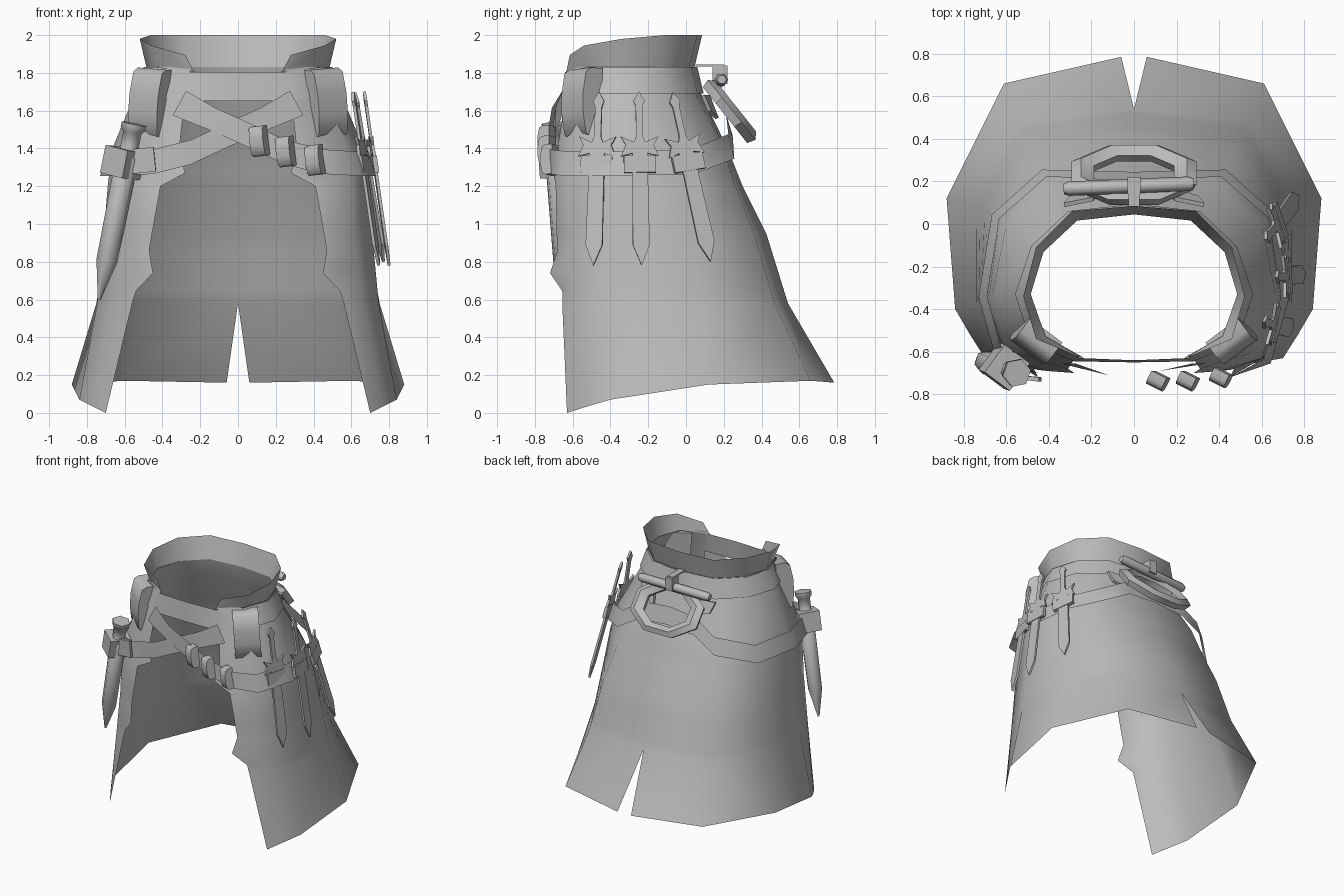
import bpy, bmesh, math
from mathutils import Vector

cube = bpy.data.objects.get("Cube")
if cube:
    bpy.data.objects.remove(cube, do_unlink=True)

mat = bpy.data.materials.new("plain_grey")
mat.use_nodes = True
GREY = (0.5, 0.5, 0.5, 1)
mat.diffuse_color = GREY
mat.node_tree.nodes["Principled BSDF"].inputs["Base Color"].default_value = GREY


def finish(name, bm, angle=40, mirror=False, normals=True):
    if normals:
        bmesh.ops.recalc_face_normals(bm, faces=bm.faces)
    mesh = bpy.data.meshes.new(name)
    bm.to_mesh(mesh)
    bm.free()
    mesh.materials.append(mat)
    mesh.shade_smooth()
    mesh.set_sharp_from_angle(angle=math.radians(angle))
    obj = bpy.data.objects.new(name, mesh)
    bpy.context.collection.objects.link(obj)
    if mirror:
        mod = obj.modifiers.new("Mirror", 'MIRROR')
        mod.merge_threshold = 0.002
    return obj


def sheet(name, rows, mirror=False, angle=60):
    """Quad strip surface through rows of points."""
    bm = bmesh.new()
    grid = [[bm.verts.new(p) for p in row] for row in rows]
    for a, b in zip(grid, grid[1:]):
        for i in range(len(a) - 1):
            bm.faces.new((a[i], b[i], b[i + 1], a[i + 1]))
    return finish(name, bm, angle, mirror, normals=False)


def prism(name, outline, depth, origin, x_axis, y_axis, angle=40):
    """Outline in the x/y axes, extruded both ways along their cross product."""
    x, y = Vector(x_axis).normalized(), Vector(y_axis).normalized()
    x = (x - y * x.dot(y)).normalized()
    z = x.cross(y) * depth / 2
    bm = bmesh.new()
    ends = [[bm.verts.new(Vector(origin) + x * u + y * v + z * s) for u, v in outline]
            for s in (-1, 1)]
    bm.faces.new(ends[0])
    bm.faces.new(ends[1])
    n = len(outline)
    for i in range(n):
        j = (i + 1) % n
        bm.faces.new((ends[0][i], ends[0][j], ends[1][j], ends[1][i]))
    return finish(name, bm, angle)


def lathe(name, start, end, profile, sides=6):
    """Rings of (fraction along axis, radius)."""
    start, end = Vector(start), Vector(end)
    quat = (end - start).to_track_quat('Z', 'Y')
    bm = bmesh.new()
    rings = []
    for t, r in profile:
        c = start.lerp(end, t)
        rings.append([bm.verts.new(c + quat @ Vector((r * math.cos(a), r * math.sin(a), 0)))
                      for a in (math.tau * k / sides for k in range(sides))])
    for a, b in zip(rings, rings[1:]):
        for k in range(sides):
            bm.faces.new((a[k], a[k - 1], b[k - 1], b[k]))
    bm.faces.new(rings[0])
    bm.faces.new(rings[-1])
    return finish(name, bm, 65)


def rect(w, h):
    return [(-w / 2, -h / 2), (w / 2, -h / 2), (w / 2, h / 2), (-w / 2, h / 2)]


# Skirt: levels run from back centre round to the front, the front edge is separate
def level(z, *pts):
    return [Vector((x, y, z)) for x, y in pts]


def grown(row, d):
    return [p + Vector((p.x, p.y + .3, 0)).normalized() * d for p in row]


WAIST = level(1.83, (0, .05), (.27, .02), (.43, -.13), (.49, -.33), (.42, -.53))
HIP = level(1.69, (0, .08), (.3, .05), (.47, -.11), (.545, -.33), (.47, -.555))
keys = [
    WAIST, HIP,
    level(1.4, (0, .22), (.38, .2), (.6, 0), (.665, -.33), (.57, -.6)),
    level(1.2, (0, .3), (.43, .26), (.65, .03), (.69, -.35), (.6, -.63)),
    level(.95, (0, .425), (.48, .36), (.685, .06), (.71, -.36), (.61, -.62)),
    level(.58, (0, .54), (.53, .47), (.75, .09), (.745, -.38), (.66, -.6)),
]
front_edge = [(.25, -.62, 1.83), (.28, -.635, 1.69), (.31, -.68, 1.4), (.28, -.7, 1.27),
              (.41, -.69, 1.2), (.455, -.685, .95), (.47, -.68, .86), (.45, -.72, .74),
              (.54, -.655, .645), (.56, -.655, .58)]


def at_height(z):
    for a, b in zip(keys, keys[1:]):
        if z >= b[0].z - 1e-4:
            t = (a[0].z - z) / (a[0].z - b[0].z)
            return [p.lerp(q, t) for p, q in zip(a, b)]


rows = [at_height(p[2]) + [p] for p in front_edge]
rows.append([(.06, .785, .16), (.61, .66, .17), (.88, .12, .15), (.84, -.4, .07),
             (.77, -.52, .035), (.7, -.63, 0)])
sheet("skirt", rows, mirror=True)

# Waistband, closed at the front
band_top = grown(WAIST, .01) + level(1.805, (.25, -.63), (0, -.64))
band_low = grown(HIP, .014) + level(1.65, (.28, -.645), (0, -.65))
sheet("waistband", [band_top, band_low], mirror=True)

# Flared collar, open at the front
collar_top = [(0, .085, 2), (.29, .06, 2), (.46, -.11, 2), (.52, -.34, 1.98),
              (.46, -.54, 1.945), (.28, -.615, 1.895), (.23, -.635, 1.8)]
collar_low = grown(WAIST, -.005) + level(1.81, (.25, -.62), (.23, -.635))
sheet("collar", [collar_top, collar_low], mirror=True)

# Two belt halves that lean with the body and cross over each other in front
belt = [(0, .225, 1.54), (.24, .23, 1.52), (.42, .24, 1.41), (.65, .035, 1.33),
        (.71, -.34, 1.32), (.625, -.645, 1.32), (.45, -.72, 1.33), (.25, -.73, 1.38),
        (.08, -.725, 1.46), (-.12, -.71, 1.55), (-.31, -.655, 1.64)]
for side, name in ((1, "left_belt"), (-1, "right_belt")):
    inset = 0 if side > 0 else .02
    edges = []
    for up in (1, -1):
        row = []
        for i, (x, y, z) in enumerate(belt):
            lean = .035 * up if i == len(belt) - 1 else 0
            row.append(Vector((side * (x + lean), y + (inset if y < -.66 else 0), z + .065 * up)))
        edges.append(grown(row[:6], -.02 * up) + row[6:])
    sheet(name, edges)

# Hip pouches and small belt pouches share one rounded profile
ROUNDED = [(-.05, -.48), (.55, -.5), (.85, -.44), (1, -.15), (1, .15), (.85, .44),
           (.55, .5), (-.05, .5)]


def pouch(name, origin, out, up, width, height, thick):
    prism(name, [(u * thick, v * height) for u, v in ROUNDED], width, origin, out, up, 65)


for side, name in ((1, "left_hip_pouch"), (-1, "right_hip_pouch")):
    pouch(name, (side * .43, -.505, 1.635), (side * .6, -.8, 0), (-side * .08, 0, 1),
          .19, .37, .12)
for i, (x, y, z) in enumerate([(.125, -.71, 1.44), (.265, -.71, 1.385), (.42, -.695, 1.34)]):
    pouch(f"belt_pouch_{i + 1}", (x, y, z), (-.45, -.9, 0), (-.12, 0, 1), .08, .16, .065)

# Sheathed dagger on the right hip
top, tip = (-.55, -.7, 1.53), (-.735, -.635, .6)
lathe("sheathed_dagger", top, tip,
      [(0, .068), (.03, .068), (.05, .05), (.18, .05), (.19, .062), (.78, .057), (1, .008)])
axis = Vector(top) - Vector(tip)
prism("dagger_loop", rect(.16, .15), .15, (-.61, -.67, 1.325), (.6, .8, 0), axis)
prism("dagger_strap", rect(.16, .13), .02, (-.52, -.722, 1.335), (1, -.1, 0), (-.1, 0, 1))

# Three throwing knives on the left hip
half = [(0, 0), (.045, .11), (.04, .6), (.1, .585), (.075, .645), (.1, .69), (.03, .66),
        (.018, .69), (.018, .85), (.03, .88), (0, .93)]
outline = half + [(-u, v) for u, v in reversed(half[1:-1])]
knives = [((.61, -.46, 1.69), (.745, -.49, .78)), ((.67, -.25, 1.69), (.8, -.235, .78)),
          ((.62, -.07, 1.69), (.77, .13, .8))]
for i, (hilt, point) in enumerate(knives):
    up = Vector(hilt) - Vector(point)
    out = Vector((hilt[0], (hilt[1] + .3) * .8, 0))
    across = Vector((-out.y, out.x, 0))
    prism(f"knife_{i + 1}", outline, .016, point, across, up, 20)
    holder = Vector(point) + up * .59
    prism(f"knife_holder_{i + 1}", rect(.17, .09), .025, holder, across, up)

# Tilted eight-sided ring at the back
slope = Vector((0, .62, -.78))
normal = Vector((0, .78, .62))
centre = Vector((0, .23, 1.595))
bm = bmesh.new()
loops = []
for k in range(8):
    a = math.tau * (k + .5) / 8
    spoke = Vector((1, 0, 0)) * math.cos(a) * 1.45 + slope * math.sin(a)
    section = [(.15, -.03), (.205, -.03), (.22, .015), (.185, .045), (.14, .015)]
    loops.append([bm.verts.new(centre + spoke * r + normal * h) for r, h in section])
for k in range(8):
    for j in range(5):
        bm.faces.new((loops[k - 1][j - 1], loops[k][j - 1], loops[k][j], loops[k - 1][j]))
finish("back_ring", bm, 50)

# Bar, hanger and side tabs that carry the ring
lathe("ring_bar", (-.33, .165, 1.75), (.28, .19, 1.765),
      [(0, .025), (.04, .034), (.96, .034), (1, .025)])
prism("ring_hanger", rect(.08, .1), .06, (0, .18, 1.79), (0, 1, 0), (0, 0, 1))
prism("hanger_strap", rect(.05, .15), .01, (0, .125, 1.84), (1, 0, 0), (0, 1, 0))
for side, name in ((1, "left_ring_tab"), (-1, "right_ring_tab")):
    prism(name, [(-.07, -.08), (.06, -.03), (.09, .06), (-.05, .05)], .02,
          (side * .24, .125, 1.63), (side, -.2, 0), (0, -.35, 1))
